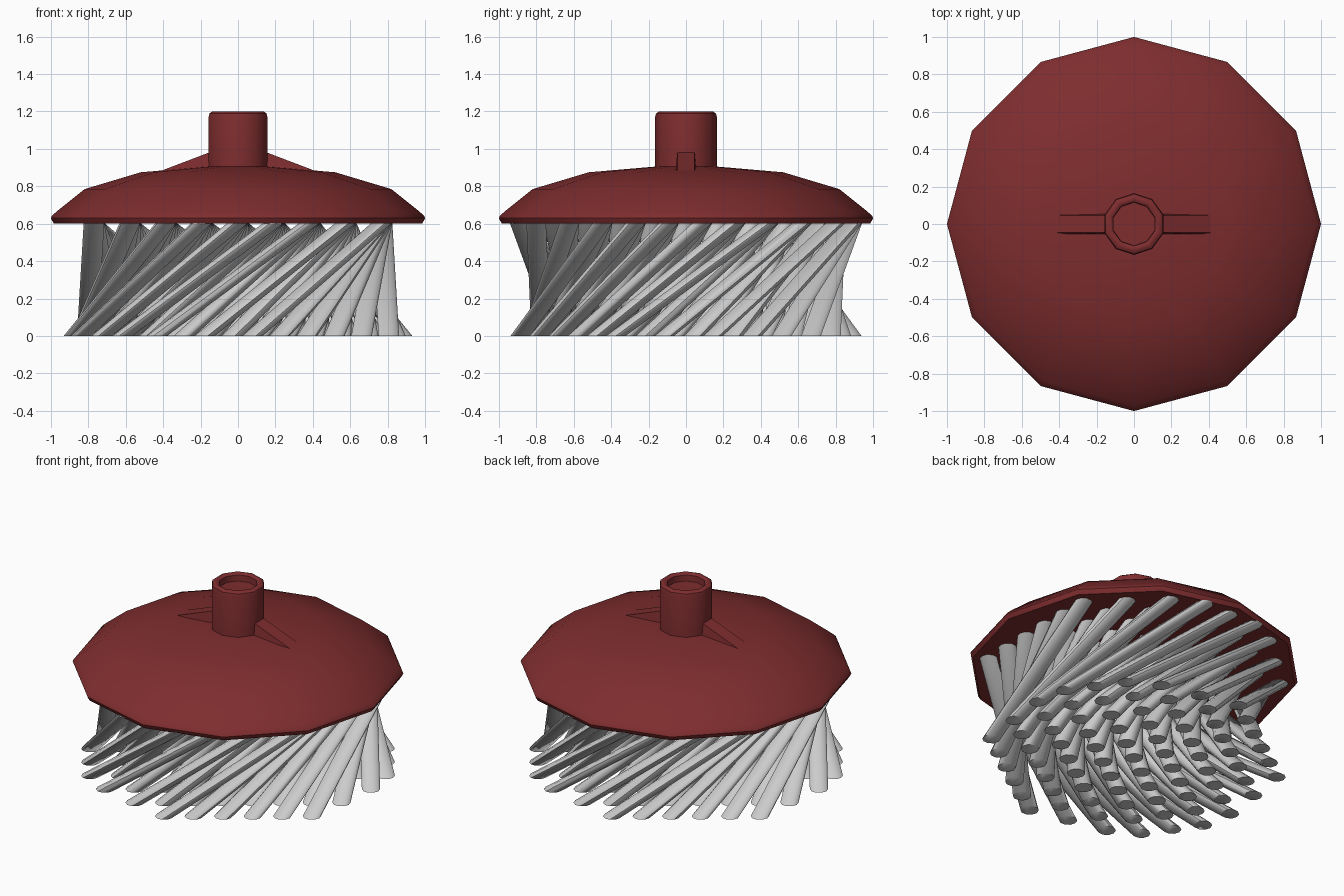
import bpy, bmesh, math

if "Cube" in bpy.data.objects:
    bpy.data.objects.remove(bpy.data.objects["Cube"])

red = bpy.data.materials.new("red_plastic")
red.diffuse_color = (0.21, 0.026, 0.028, 1)
red.use_nodes = True
red.node_tree.nodes["Principled BSDF"].inputs["Base Color"].default_value = red.diffuse_color

def finish(name, bm, mat=None, angle=40):
    bmesh.ops.recalc_face_normals(bm, faces=bm.faces)
    me = bpy.data.meshes.new(name)
    bm.to_mesh(me)
    bm.free()
    ob = bpy.data.objects.new(name, me)
    bpy.context.collection.objects.link(ob)
    if mat:
        me.materials.append(mat)
    bpy.ops.object.select_all(action='DESELECT')
    ob.select_set(True)
    bpy.context.view_layer.objects.active = ob
    bpy.ops.object.shade_smooth_by_angle(angle=math.radians(angle))
    return ob

def skin(bm, rings):
    """Join equal-sized rings of points into a capped tube."""
    loops = [[bm.verts.new(p) for p in ring] for ring in rings]
    n = len(loops[0])
    for a, b in zip(loops, loops[1:]):
        for i in range(n):
            j = (i + 1) % n
            bm.faces.new((a[i], a[j], b[j], b[i]))
    bm.faces.new(loops[0][::-1])
    bm.faces.new(loops[-1])

def lathe(name, profile, sides, start):
    bm = bmesh.new()
    step = 2 * math.pi / sides
    skin(bm, [[(r * math.cos(start + i * step), r * math.sin(start + i * step), z)
               for i in range(sides)] for r, z in profile])
    return finish(name, bm, red)

# Twelve-sided dome with a small chamfered rim
lathe("dome", [(0.985, 0.602), (0.997, 0.622), (1.0, 0.63), (0.995, 0.642), (0.97, 0.665),
               (0.82, 0.785), (0.52, 0.875), (0.17, 0.905)], 12, 0)

# Ten-sided socket with rounded lip and shallow recess
lathe("hub", [(0.165, 0.88), (0.165, 1.17), (0.16, 1.19), (0.145, 1.2),
              (0.13, 1.2), (0.117, 1.19), (0.115, 1.15)], 10, math.pi / 2)

# Two tapering ribs beside the socket
for side, name in ((1, "rib_right"), (-1, "rib_left")):
    bm = bmesh.new()
    skin(bm, [[(side * x, -w, zb), (side * x, w, zb), (side * x, w * 0.8, zt), (side * x, -w * 0.8, zt)]
              for x, w, zb, zt in ((0.13, 0.058, 0.86, 0.99), (0.43, 0.058, 0.85, 0.876))])
    finish(name, bm, red)

# Straight bristles in nine rows, each leaning round the axis by the same turn
ROWS = {0: 11, 1: 11, 2: 10, 3: 8, 4: 6}    # bristles per row, by distance from centre
ROW_GAP, PITCH, RAD, SIDES = 0.1925, 0.178, 0.055, 10
TURN = math.radians(-55)
bm = bmesh.new()
for k in range(-4, 5):
    count = ROWS[abs(k)]
    for j in range(count):
        x, y = k * ROW_GAP, (j - (count - 1) / 2) * PITCH
        ends = ((x, y, 0.605),
                (x * math.cos(TURN) - y * math.sin(TURN), x * math.sin(TURN) + y * math.cos(TURN), 0))
        skin(bm, [[(cx + RAD * math.cos(2 * math.pi * i / SIDES),
                    cy + RAD * math.sin(2 * math.pi * i / SIDES), z) for i in range(SIDES)]
                  for cx, cy, z in ends])
finish("bristles", bm, angle=50)
